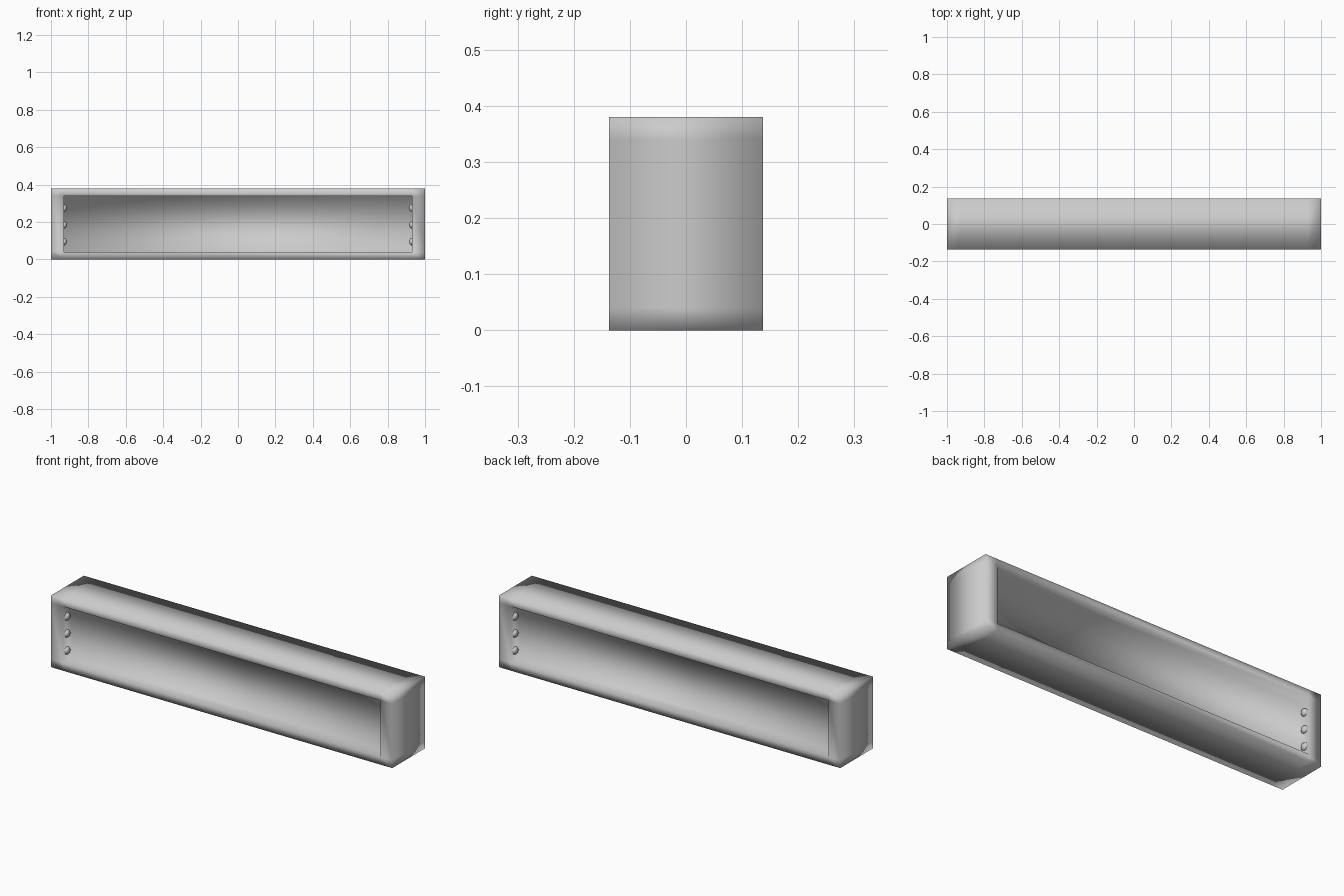
import bpy, bmesh
from mathutils import Matrix, Vector

cube = bpy.data.objects.get("Cube")
if cube:
    bpy.data.objects.remove(cube, do_unlink=True)

# Single grey material
GREY = (0.6, 0.6, 0.6, 1)
mat = bpy.data.materials.new("plain grey")
mat.use_nodes = True
mat.diffuse_color = GREY
mat.node_tree.nodes["Principled BSDF"].inputs["Base Color"].default_value = GREY

LENGTH, DEPTH, HEIGHT = 2.0, 0.274, 0.38
RIM_X, RIM_Z, RECESS = 0.93, 0.04, 0.07


def finish(name, bm):
    for face in bm.faces:
        face.smooth = True
    mesh = bpy.data.meshes.new(name)
    bm.to_mesh(mesh)
    bm.free()
    mesh.materials.append(mat)
    obj = bpy.data.objects.new(name, mesh)
    bpy.context.collection.objects.link(obj)
    return obj


# Beam: box cut along the rim lines, with the long panels sunk on both sides
bm = bmesh.new()
bmesh.ops.create_cube(bm, size=1)
bmesh.ops.scale(bm, vec=(LENGTH, DEPTH, HEIGHT), verts=bm.verts)
bmesh.ops.translate(bm, vec=(0, 0, HEIGHT / 2), verts=bm.verts)
cuts = [((x, 0, 0), (1, 0, 0)) for x in (-RIM_X, RIM_X)]
cuts += [((0, 0, z), (0, 0, 1)) for z in (RIM_Z, HEIGHT - RIM_Z)]
for point, normal in cuts:
    bmesh.ops.bisect_plane(bm, geom=bm.verts[:] + bm.edges[:] + bm.faces[:],
                           plane_co=point, plane_no=normal)
middle = Vector((0, 0, HEIGHT / 2))
panels = [f for f in bm.faces if abs(f.normal.y) > 0.9
          and (f.calc_center_median() - middle).xz.length < 0.01]
bmesh.ops.inset_individual(bm, faces=panels, thickness=0, depth=-RECESS)
finish("recessed_beam", bm)

# Flattened studs on the end walls of both recesses
for sy, side in ((-1, "front"), (1, "back")):
    for sx, end in ((-1, "right"), (1, "left")):
        for i, z in enumerate((0.095, 0.185, 0.275)):
            bm = bmesh.new()
            bmesh.ops.create_uvsphere(bm, u_segments=16, v_segments=10, radius=0.02)
            bmesh.ops.scale(bm, vec=(0.75, 1, 1), verts=bm.verts)
            stud = finish(f"{side}_{end}_stud_{i + 1}", bm)
            stud.location = (sx * RIM_X, sy * (DEPTH / 2 - 0.033), z)
